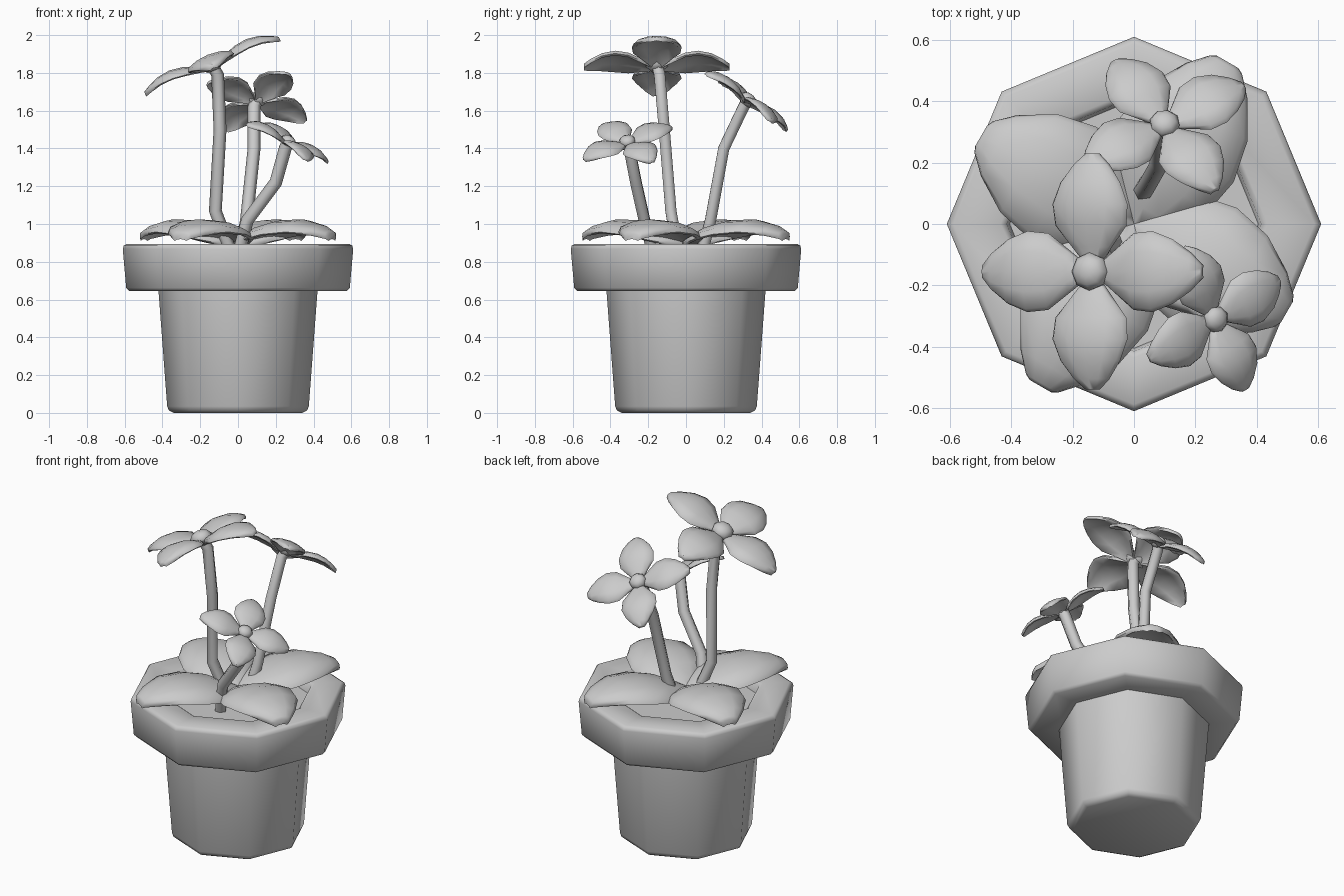
import bpy, bmesh, math
from mathutils import Vector, Matrix

if "Cube" in bpy.data.objects:
    bpy.data.objects.remove(bpy.data.objects["Cube"])


def loft(name, rings, closed=False, angle=50):
    """Skin a list of equal-length point rings; cap the ends unless closed."""
    bm = bmesh.new()
    vr = [[bm.verts.new(p) for p in r] for r in rings]
    n = len(vr[0])
    pairs = list(zip(vr, vr[1:])) + ([(vr[-1], vr[0])] if closed else [])
    for a, b in pairs:
        for i in range(n):
            j = (i + 1) % n
            bm.faces.new((a[i], a[j], b[j], b[i]))
    if not closed:
        bm.faces.new(vr[0][::-1])
        bm.faces.new(vr[-1])
    bmesh.ops.recalc_face_normals(bm, faces=bm.faces)
    me = bpy.data.meshes.new(name)
    bm.to_mesh(me)
    bm.free()
    ob = bpy.data.objects.new(name, me)
    bpy.context.collection.objects.link(ob)
    bpy.ops.object.select_all(action='DESELECT')
    ob.select_set(True)
    bpy.context.view_layer.objects.active = ob
    bpy.ops.object.shade_smooth_by_angle(angle=math.radians(angle))
    return ob


def lathe(name, profile, closed=False):
    rings = [[(r * math.cos(i * math.pi / 4), r * math.sin(i * math.pi / 4), z)
              for i in range(8)] for r, z in profile]
    return loft(name, rings, closed)


def blade(name, rows, drop, thick, mat):
    """Domed leaf or petal along local +x; rows are (distance, half width, height)."""
    wmax = max(w for _, w, _ in rows)
    # cross-section: side, share of edge drop, share of thickness
    half = [(0.5, 0.2, 0), (0.92, 0.75, 0), (1, 1, 0.5), (0.9, 0.85, 1), (0.5, 0.2, 1)]
    sect = [(0, 0, 0)] + half + [(0, 0, 1)] + [(-u, d, t) for u, d, t in half[::-1]]
    rings = []
    for x, w, z in rows:
        k = w / wmax
        rings.append([mat @ Vector((x, u * w, z - d * drop * k - t * thick)) for u, d, t in sect])
    return loft(name, rings, angle=60)


def stem(name, pts, radius):
    pts = [Vector(p) for p in pts]
    rings = []
    for i, p in enumerate(pts):
        d = (pts[min(i + 1, len(pts) - 1)] - pts[max(i - 1, 0)]).normalized()
        s = Vector((0, 1, 0)).cross(d).normalized()
        t = d.cross(s)
        rings.append([p + radius * (s * math.cos(a) + t * math.sin(a))
                      for a in (k * math.pi / 3 for k in range(6))])
    return loft(name, rings, angle=65)


def flower(name, centre, axis, normal, size, stem_pts):
    n = Vector(normal).normalized()
    x = Vector(axis).normalized()
    y = n.cross(x).normalized()
    x = y.cross(n)
    base = Matrix.Translation(centre) @ Matrix((x, y, n)).transposed().to_4x4() @ Matrix.Scale(size, 4)
    rows = [(0.03, 0.03, 0.0), (0.08, 0.07, 0.02), (0.15, 0.125, 0.045), (0.22, 0.132, 0.055),
            (0.29, 0.105, 0.045), (0.35, 0.062, 0.02), (0.385, 0.022, 0.0)]
    for i in range(4):
        blade(f"{name}_petal_{i + 1}", rows, 0.035, 0.022,
              base @ Matrix.Rotation(i * math.pi / 2, 4, 'Z'))
    # flattened button in the middle
    button = [(0.035, -0.035), (0.06, -0.01), (0.062, 0.015), (0.045, 0.038), (0.018, 0.048)]
    loft(name + "_centre", [[base @ Vector((r * math.cos(a), r * math.sin(a), z))
                             for a in (k * math.pi / 4 for k in range(8))] for r, z in button])
    stem(name + "_stem", stem_pts + [centre], 0.034)


# Pot, rim and soil
lathe("pot_body", [(0.34, 0), (0.365, 0.012), (0.375, 0.035), (0.422, 0.66), (0.422, 0.7)])
lathe("pot_rim", [(0.40, 0.645), (0.575, 0.645), (0.592, 0.662), (0.61, 0.868), (0.605, 0.885),
                  (0.588, 0.895), (0.435, 0.895), (0.415, 0.88), (0.40, 0.80)], closed=True)
lathe("soil", [(0.405, 0.70), (0.405, 0.83)])

# Four broad leaves around the base
for i, (ang, length) in enumerate([(150, 0.575), (60, 0.61), (-30, 0.575), (-120, 0.61)]):
    k = length / 0.61
    rows = [(0.0, 0.04, 0.915), (0.06, 0.11, 0.945), (0.16, 0.19, 0.99), (0.28, 0.213, 1.02),
            (0.42, 0.185, 1.025), (0.54, 0.115, 0.995), (0.60, 0.06, 0.965), (0.61, 0.04, 0.95)]
    blade(f"leaf_{i + 1}", [(x * k, w, z) for x, w, z in rows], 0.06, 0.03,
          Matrix.Rotation(math.radians(ang), 4, 'Z'))

# Three flowers on bent stems
flower("tall_flower", (-0.14, -0.155, 1.845), (0.355, 0, 0.145), (-0.145, 0, 0.355), 1.0,
       [(-0.03, -0.04, 0.83), (-0.12, -0.08, 1.07), (-0.095, -0.115, 1.5), (-0.108, -0.14, 1.79)])
flower("back_flower", (0.1, 0.325, 1.655), (0.16, -0.205, 0.145), (0.0015, 0.0513, 0.0709), 0.79,
       [(0.01, 0.08, 0.83), (0.045, 0.13, 1.02), (0.085, 0.2, 1.4), (0.085, 0.305, 1.62)])
flower("low_flower", (0.265, -0.31, 1.435), (0.205, 0.125, -0.095), (0.0323, -0.0079, 0.0594), 0.69,
       [(0.0, -0.17, 0.83), (0.05, -0.22, 1.02), (0.2, -0.265, 1.22), (0.25, -0.3, 1.4)])
